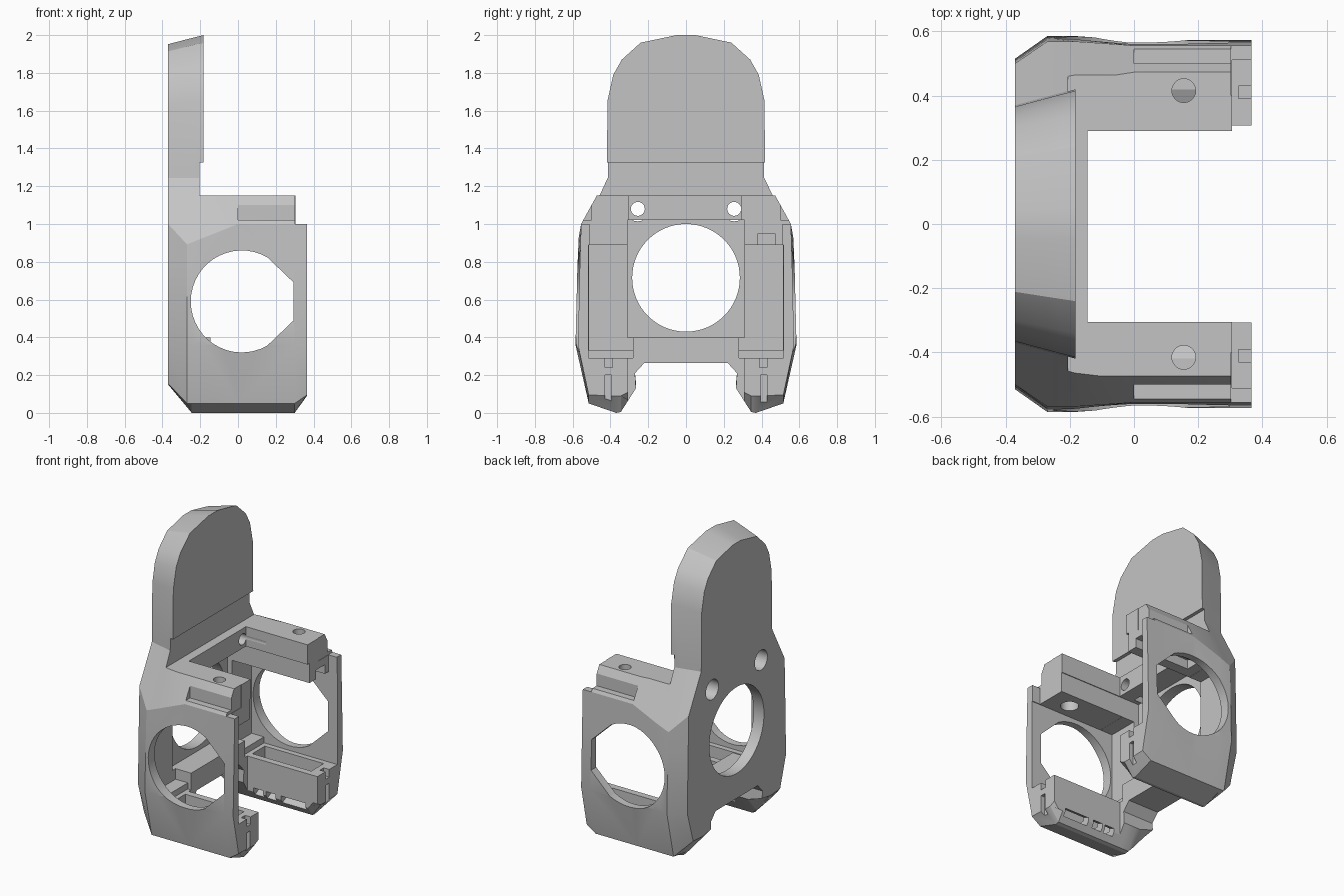
import bpy, bmesh, math
from mathutils import Matrix

if "Cube" in bpy.data.objects:
    bpy.data.objects.remove(bpy.data.objects["Cube"])

grey = bpy.data.materials.new("plastic_grey")
grey.use_nodes = True
colour = (0.55, 0.55, 0.55, 1)
grey.diffuse_color = colour
grey.node_tree.nodes["Principled BSDF"].inputs["Base Color"].default_value = colour


def make(name, bm):
    bmesh.ops.recalc_face_normals(bm, faces=bm.faces)
    mesh = bpy.data.meshes.new(name)
    bm.to_mesh(mesh)
    bm.free()
    mesh.materials.append(grey)
    ob = bpy.data.objects.new(name, mesh)
    bpy.context.collection.objects.link(ob)
    return ob


def loft(name, rings):
    """Closed solid through rings with equal point counts."""
    bm = bmesh.new()
    loops = [[bm.verts.new(p) for p in ring] for ring in rings]
    n = len(loops[0])
    for a, b in zip(loops, loops[1:]):
        for i in range(n):
            j = (i + 1) % n
            bm.faces.new((a[i], a[j], b[j], b[i]))
    bm.faces.new(loops[0])
    bm.faces.new(loops[-1])
    return make(name, bm)


# Half outline of the shroud: duct arch, side wall, shoulder, rounded tongue
shoulder = (0.568, 1.0)
half = [(0.22, 0.265), (0.27, 0.21), (0.265, 0.13), (0.345, 0.005), (0.37, 0),
        (0.515, 0.05), (0.585, 0.36), (0.575, 0.77), shoulder,
        (0.42, 1.245), (0.415, 1.655), (0.385, 1.79), (0.34, 1.87),
        (0.24, 1.96), (0.05, 2.0)]


def section(x, floor):
    pts = []
    for y, z in half:
        tongue = z > 1.1
        t = min(1, (x + 0.37) / (0.185 if tongue else 0.1))
        if (y, z) == shoulder and x < 0:
            z += x * 0.4 * t
        if tongue or y > 0.4:
            y *= 0.88 + 0.12 * t
        if y > 0.53 and x >= 0:
            y *= 0.978
        if tongue:
            z -= 0.06 * (z - 1.2) * (1 - t)
        pts.append((y, max(z, floor + z * 0.1)))
    return [(x, y, z) for y, z in pts] + [(x, -y, z) for y, z in reversed(pts)]


stations = [(-0.37, 0.15), (-0.27, 0.03), (-0.245, 0), (-0.182, 0),
            (0, 0), (0.3, 0), (0.365, 0.09)]
body = loft("shroud_body", [section(x, f) for x, f in stations])


def cut(cutter):
    cutter.hide_render = True
    mod = body.modifiers.new("cut", "BOOLEAN")
    mod.operation = "DIFFERENCE"
    mod.solver = "EXACT"
    mod.object = cutter
    bpy.context.view_layer.objects.active = body
    bpy.ops.object.modifier_apply(modifier=mod.name)
    bpy.data.objects.remove(cutter)


def cut_box(x0, x1, y0, y1, z0, z1, tilt=0):
    bm = bmesh.new()
    bmesh.ops.create_cube(bm, size=1)
    mat = (Matrix.Translation(((x0 + x1) / 2, (y0 + y1) / 2, (z0 + z1) / 2))
           @ Matrix.Rotation(tilt, 4, "X")
           @ Matrix.Diagonal((x1 - x0, y1 - y0, z1 - z0, 1)))
    bmesh.ops.transform(bm, matrix=mat, verts=bm.verts)
    cut(make("box_cutter", bm))


def cut_cylinder(centre, radius, depth, axis, sides=32):
    bm = bmesh.new()
    turn = Matrix.Rotation(math.pi / 2, 4, "Y") if axis == "X" else Matrix()
    bmesh.ops.create_cone(bm, cap_ends=True, segments=sides, radius1=radius,
                          radius2=radius, depth=depth,
                          matrix=Matrix.Translation(centre) @ turn)
    cut(make("hole_cutter", bm))


# Clear the space in front of the tongue, with its small step
cut_box(-0.182, 1, -1, 1, 1.325, 3)
cut_box(-0.205, 1, -1, 1, 1.15, 1.326)

# Central opening between the arms and the ducts, leaving the screw bar on top
cut_box(-0.145, 1, -0.305, 0.29, 0.6, 1.2)
cut_box(-0.146, 1, -0.306, 0.306, -1, 0.61)
# Hollow behind the thin face plate
cut_box(-0.295, 1, -0.31, 0.31, 0.4, 1.02)

# Big round opening in the face plate
cut_cylinder((-0.3, 0, 0.715), 0.285, 0.6, "X", 64)

# Side opening outline: a circle squared off toward the open end
circle = [math.radians(a) for a in range(60, 301, 8)]
opening = [(0.02 + 0.27 * math.cos(a), 0.59 + 0.27 * math.sin(a)) for a in circle]
opening += [(0.295, 0.49), (0.295, 0.69)]

for s in (-1, 1):
    def side_box(x0, x1, y0, y1, z0, z1, tilt=0):
        a, b = sorted((s * y0, s * y1))
        cut_box(x0, x1, a, b, z0, z1, s * tilt)

    # Cavity behind the side wall, between duct and arm
    side_box(-0.17, 1, 0.28, 0.515, 0.29, 0.89)
    side_box(-0.26, 0, 0.28, 0.514, 0.33, 0.889)
    # Shortened arm end, lowered wall top
    side_box(0.305, 1, 0.25, 0.51, 0.291, 1.3)
    side_box(0.302, 1, 0.4, 1, 1.0, 1.3)
    side_box(0, 1, 0.5, 1, 1.02, 1.3)
    # Side opening
    cut(loft("opening_cutter", [[(x, s * y, z) for x, z in opening]
                                for y in (0.5, 0.8)]))
    # Screw holes: arm with counterbore below, and counterbored face plate
    cut_cylinder((0.155, s * 0.415, 1), 0.037, 0.5, "Z", 24)
    cut_cylinder((0.155, s * 0.415, 0.9), 0.055, 0.12, "Z", 24)
    cut_cylinder((-0.3, s * 0.255, 1.08), 0.037, 0.6, "X", 24)
    cut_cylinder((-0.36, s * 0.255, 1.08), 0.066, 0.24, "X", 24)
    # Duct trough and its outlets on the inner lower face
    side_box(-0.14, 0.29, 0.35, 0.48, 0.09, 0.35)
    for x0, x1 in ((-0.1, -0.03), (-0.01, 0.06), (0.1, 0.28)):
        side_box(x0, x1, 0.26, 0.42, 0.055, 0.105, 0.45)
    # Clip notches on the duct end
    side_box(0.325, 1, 0.39, 0.43, 0.24, 0.35)
    side_box(0.34, 1, 0.395, 0.43, -0.1, 0.2)

# Cable groove under one arm
cut_box(-0.1, 0.4, 0.38, 0.47, 0.87, 0.95)

bpy.ops.object.select_all(action="DESELECT")
body.select_set(True)
bpy.context.view_layer.objects.active = body
bpy.ops.object.shade_smooth_by_angle(angle=math.radians(20))
